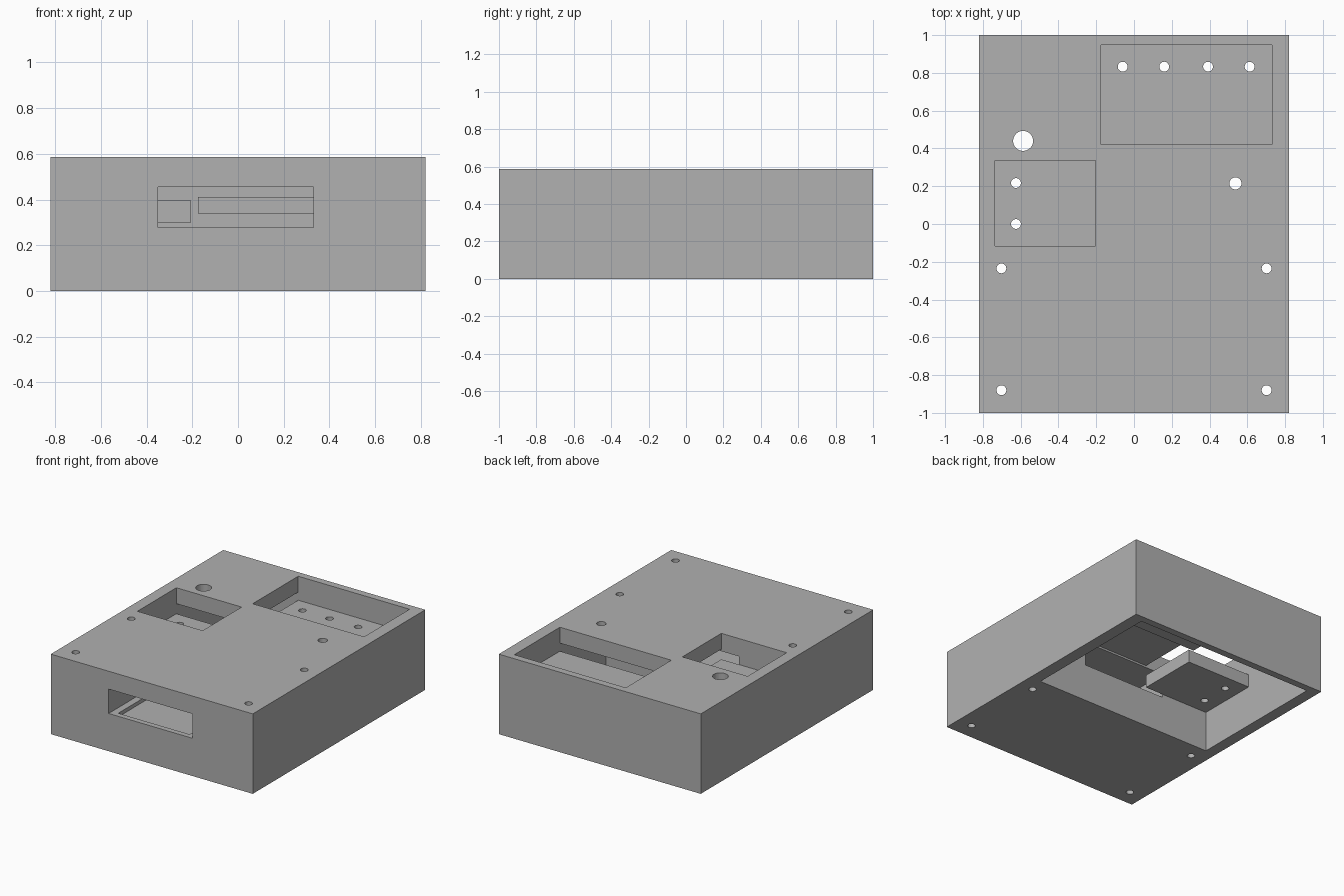
import bpy

old = bpy.data.objects.get("Cube")
if old:
    bpy.data.objects.remove(old, do_unlink=True)

grey = bpy.data.materials.new("plain grey")
grey.use_nodes = True
colour = (0.44, 0.44, 0.44, 1)
grey.diffuse_color = colour
grey.node_tree.nodes["Principled BSDF"].inputs["Base Color"].default_value = colour


def box(name, x, y, z):
    """Box from (low, high) ranges on each axis."""
    bpy.ops.mesh.primitive_cube_add(size=1)
    ob = bpy.context.object
    ob.name = name
    ob.location = [(a + b) / 2 for a, b in (x, y, z)]
    ob.scale = [b - a for a, b in (x, y, z)]
    bpy.ops.object.transform_apply(location=True, rotation=False, scale=True)
    ob.data.materials.append(grey)
    return ob


def drill(x, y, radius):
    """Vertical cutter for a hole through everything."""
    bpy.ops.mesh.primitive_cylinder_add(vertices=32, radius=radius, depth=2, location=(x, y, 0.3))
    ob = bpy.context.object
    ob.data.materials.append(grey)
    return ob


def cut(target, cutters):
    for cutter in cutters:
        cutter.hide_render = True
        mod = target.modifiers.new("cut", 'BOOLEAN')
        mod.operation = 'DIFFERENCE'
        mod.solver = 'EXACT'
        mod.object = cutter
        bpy.context.view_layer.objects.active = target
        bpy.ops.object.modifier_apply(modifier=mod.name)
        bpy.data.objects.remove(cutter, do_unlink=True)


# Shared ranges: inner cavity and the two top openings
left_x, right_x = -0.735, 0.73
front_y, back_y = -0.117, 0.948
small_x, small_y = (left_x, -0.205), (front_y, 0.335)
large_x, large_y = (-0.175, right_x), (0.42, back_y)
above = (0.44, 0.7)

# Case: hollow underneath, two openings on top, window in the front
case = box("case", (-0.82, 0.82), (-1, 1), (0, 0.587))
cut(case, [
    box("cavity", (left_x, right_x), (front_y, back_y), (-0.1, 0.47)),
    box("small_opening", small_x, small_y, above),
    box("large_opening", large_x, large_y, above),
    box("front_window", (-0.35, 0.33), (-1.1, 0), (0.277, 0.456)),
    box("window_recess", (-0.3, 0.28), (-0.96, -0.16), (0.25, 0.3)),
])

# Round holes in the top, and screw holes in the front corners
cut(case, [drill(-0.587, 0.44, 0.053), drill(0.537, 0.215, 0.032)])
cut(case, [drill(side * 0.702, y, 0.026) for side in (-1, 1) for y in (-0.235, -0.88)])

# Shelves hanging below the openings, each with its row of holes
small_shelf = box("small_shelf", small_x, small_y, (0.3, 0.396))
cut(small_shelf, [drill(-0.625, y, 0.026) for y in (0, 0.217)])

large_shelf = box("large_shelf", large_x, large_y, (0.34, 0.411))
cut(large_shelf, [drill(x, 0.833, 0.026) for x in (-0.06, 0.16, 0.392, 0.612)])
